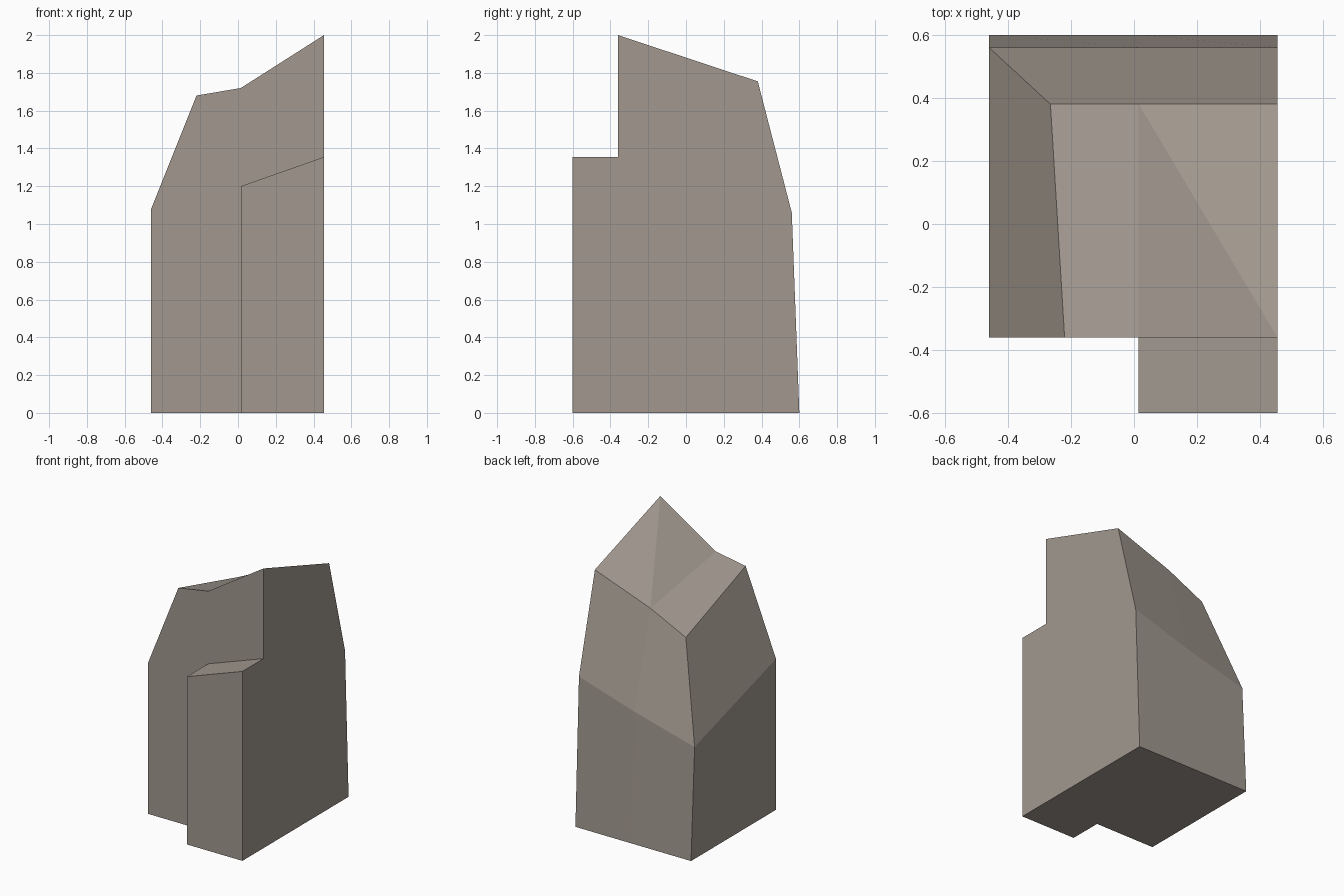
import bpy
import bmesh

cube = bpy.data.objects.get("Cube")
if cube:
    bpy.data.objects.remove(cube, do_unlink=True)

# Single stone colour
STONE = (0.36, 0.315, 0.275, 1.0)
stone = bpy.data.materials.new("warm_grey_stone")
stone.use_nodes = True
stone.diffuse_color = STONE
bsdf = next(n for n in stone.node_tree.nodes if n.type == "BSDF_PRINCIPLED")
bsdf.inputs["Base Color"].default_value = STONE
bsdf.inputs["Roughness"].default_value = 0.9

LEFT, MID, RIGHT = -0.46, 0.015, 0.455
BACK, WAIST, CROWN, FRONT, STEP = 0.6, 0.56, 0.38, -0.36, -0.6

bm = bmesh.new()


def section(x, waist_z, crown_z, front_z, crown_x=None, front_x=None):
    """Upright slice through the rock, from back foot over the top to front foot."""
    crown_x = x if crown_x is None else crown_x
    front_x = x if front_x is None else front_x
    return [bm.verts.new(p) for p in (
        (x, BACK, 0), (x, WAIST, waist_z), (crown_x, CROWN, crown_z),
        (front_x, FRONT, front_z), (x, FRONT, 0))]


def step_section(x, z):
    """Inner top, outer top and outer foot of the front ledge."""
    return [bm.verts.new(p) for p in ((x, FRONT, z), (x, STEP, z), (x, STEP, 0))]


def bridge(a, b):
    for i in range(len(a) - 1):
        bm.faces.new((a[i], b[i], b[i + 1], a[i + 1]))


# Main body: three slices lofted across the back and top
left = section(LEFT, 0.80, 1.463, 1.68, crown_x=-0.265, front_x=-0.22)
mid = section(MID, 0.925, 1.597, 1.72)
right = section(RIGHT, 1.06, 1.755, 2.0)
bridge(left[:4], mid[:4])
bridge(mid[:3], right[:3])

# Peak: two triangles folded along the diagonal
bm.faces.new((mid[2], right[2], right[3]))
bm.faces.new((mid[2], right[3], mid[3]))

# Chamfered side with its shoulder point
shoulder = bm.verts.new((LEFT, FRONT, 1.08))
bm.faces.new((left[0], left[1], shoulder, left[4]))
bm.faces.new((left[1], left[2], left[3], shoulder))

# Front ledge: sloped top, front, inner side
ledge_mid = step_section(MID, 1.2)
ledge_right = step_section(RIGHT, 1.355)
bridge(ledge_mid, ledge_right)
bm.faces.new((mid[4], *ledge_mid))

# Body front, split around the ledge
bm.faces.new((left[4], shoulder, left[3], mid[3], ledge_mid[0], mid[4]))
bm.faces.new((ledge_mid[0], mid[3], right[3], ledge_right[0]))

# Straight side and underside
bm.faces.new((*right[:4], *ledge_right))
bm.faces.new((left[0], mid[0], mid[4], left[4]))
bm.faces.new((mid[0], right[0], ledge_right[2], ledge_mid[2], mid[4]))

bmesh.ops.recalc_face_normals(bm, faces=bm.faces)
mesh = bpy.data.meshes.new("rock_block")
bm.to_mesh(mesh)
bm.free()
mesh.materials.append(stone)
rock = bpy.data.objects.new("rock_block", mesh)
bpy.context.collection.objects.link(rock)
